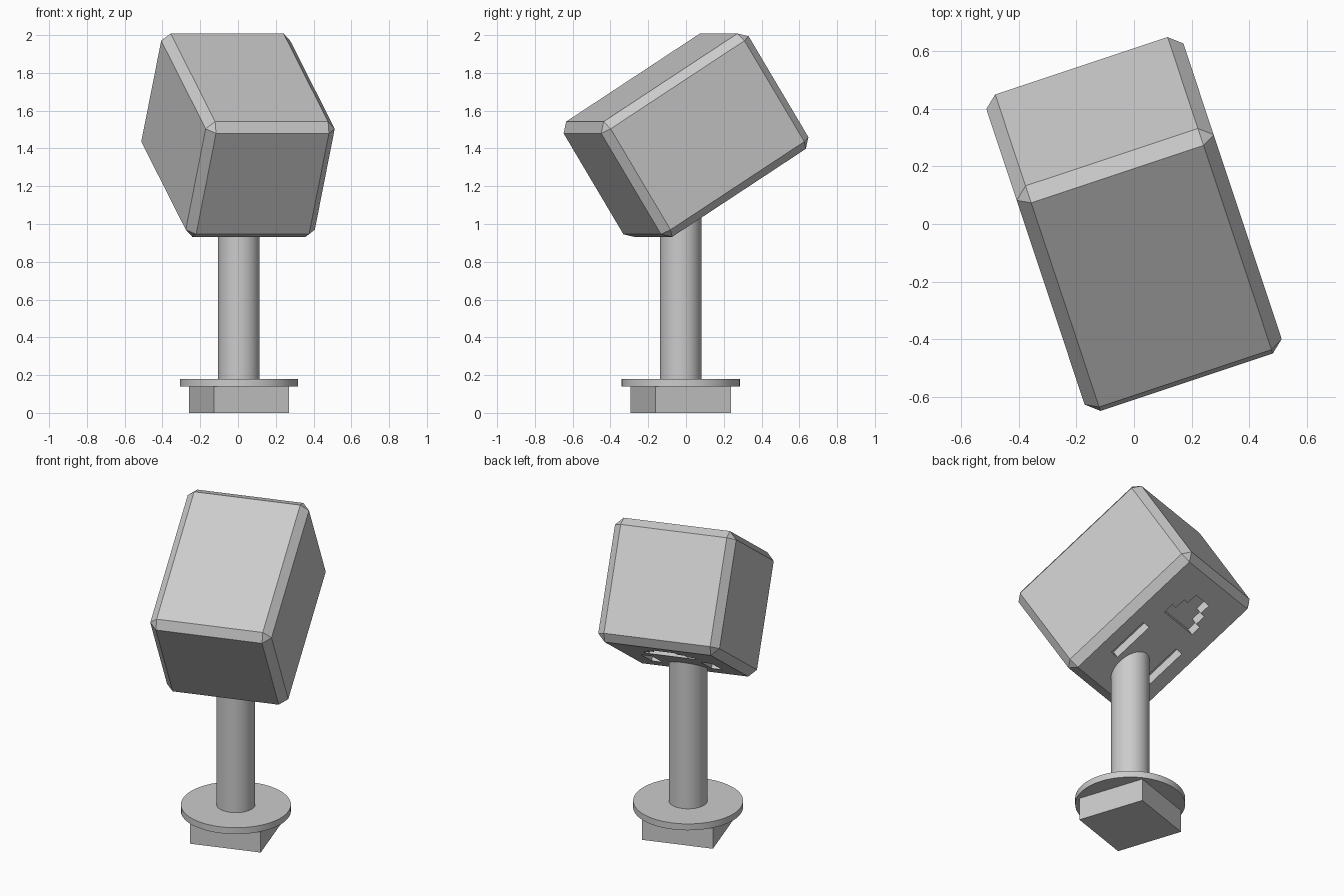
import bpy, bmesh
from math import radians
from mathutils import Matrix

cube = bpy.data.objects.get("Cube")
if cube:
    bpy.data.objects.remove(cube, do_unlink=True)

YAW, TILT = radians(18.4), radians(32)
POST = (0.005, -0.028)

gray = bpy.data.materials.new("plain_gray")
gray.use_nodes = True
gray.diffuse_color = (0.6, 0.6, 0.6, 1)
gray.node_tree.nodes["Principled BSDF"].inputs["Base Color"].default_value = (0.6, 0.6, 0.6, 1)


def finish(bm, name, matrix=Matrix()):
    bmesh.ops.recalc_face_normals(bm, faces=bm.faces)
    mesh = bpy.data.meshes.new(name)
    bm.to_mesh(mesh)
    bm.free()
    mesh.materials.append(gray)
    obj = bpy.data.objects.new(name, mesh)
    obj.matrix_world = matrix
    bpy.context.collection.objects.link(obj)
    return obj


def box(name, size, matrix, bevel=0):
    bm = bmesh.new()
    bmesh.ops.create_cube(bm, size=1, matrix=Matrix.Diagonal((*size, 1)))
    if bevel:
        bmesh.ops.bevel(bm, geom=bm.edges[:], offset=bevel, segments=1,
                        affect='EDGES', profile=0.5)
    return finish(bm, name, matrix)


def cylinder(name, radius, z0, z1):
    bm = bmesh.new()
    bmesh.ops.create_cone(bm, cap_ends=True, segments=64, radius1=radius,
                          radius2=radius, depth=z1 - z0)
    obj = finish(bm, name, Matrix.Translation((*POST, (z0 + z1) / 2)))
    bpy.ops.object.select_all(action='DESELECT')
    obj.select_set(True)
    bpy.context.view_layer.objects.active = obj
    bpy.ops.object.shade_smooth_by_angle(angle=radians(40))
    return obj


def extrude_outline(bm, outline, z0, z1):
    face = bm.faces.new([bm.verts.new((x, y, z0)) for x, y in outline])
    new = bmesh.ops.extrude_face_region(bm, geom=[face])["geom"]
    bmesh.ops.translate(bm, vec=(0, 0, z1 - z0),
                        verts=[v for v in new if isinstance(v, bmesh.types.BMVert)])


# Square foot, round flange and post
box("square_foot", (0.42, 0.42, 0.14),
    Matrix.Translation((*POST, 0.07)) @ Matrix.Rotation(YAW, 4, 'Z'))
cylinder("round_flange", 0.313, 0.14, 0.18)
cylinder("post", 0.11, 0.18, 1.25)

# Tilted chamfered head
pose = (Matrix.Translation((0, 0, 1.47)) @ Matrix.Rotation(YAW, 4, 'Z')
        @ Matrix.Rotation(TILT, 4, 'X'))
head = box("head", (0.72, 0.97, 0.72), pose, bevel=0.045)

# Underside recesses: a stepped socket and two slots
bm = bmesh.new()
half = [(0.15, 0.124), (0.15, 0.185), (0.11, 0.185), (0.11, 0.25), (0.07, 0.25), (0.07, 0.315)]
extrude_outline(bm, half + [(-x, y) for x, y in reversed(half)], -0.45, -0.31)
for s in (-1, 1):
    extrude_outline(bm, [(s * x, y) for x, y in
                         ((0.145, -0.25), (0.21, -0.25), (0.21, 0), (0.145, 0))], -0.45, -0.31)
cutter = finish(bm, "recess_cutter", pose)
cutter.hide_render = True

mod = head.modifiers.new("recesses", 'BOOLEAN')
mod.operation = 'DIFFERENCE'
mod.solver = 'EXACT'
mod.object = cutter
bpy.ops.object.select_all(action='DESELECT')
head.select_set(True)
bpy.context.view_layer.objects.active = head
bpy.context.view_layer.update()
bpy.ops.object.modifier_apply(modifier=mod.name)
bpy.data.objects.remove(cutter, do_unlink=True)
